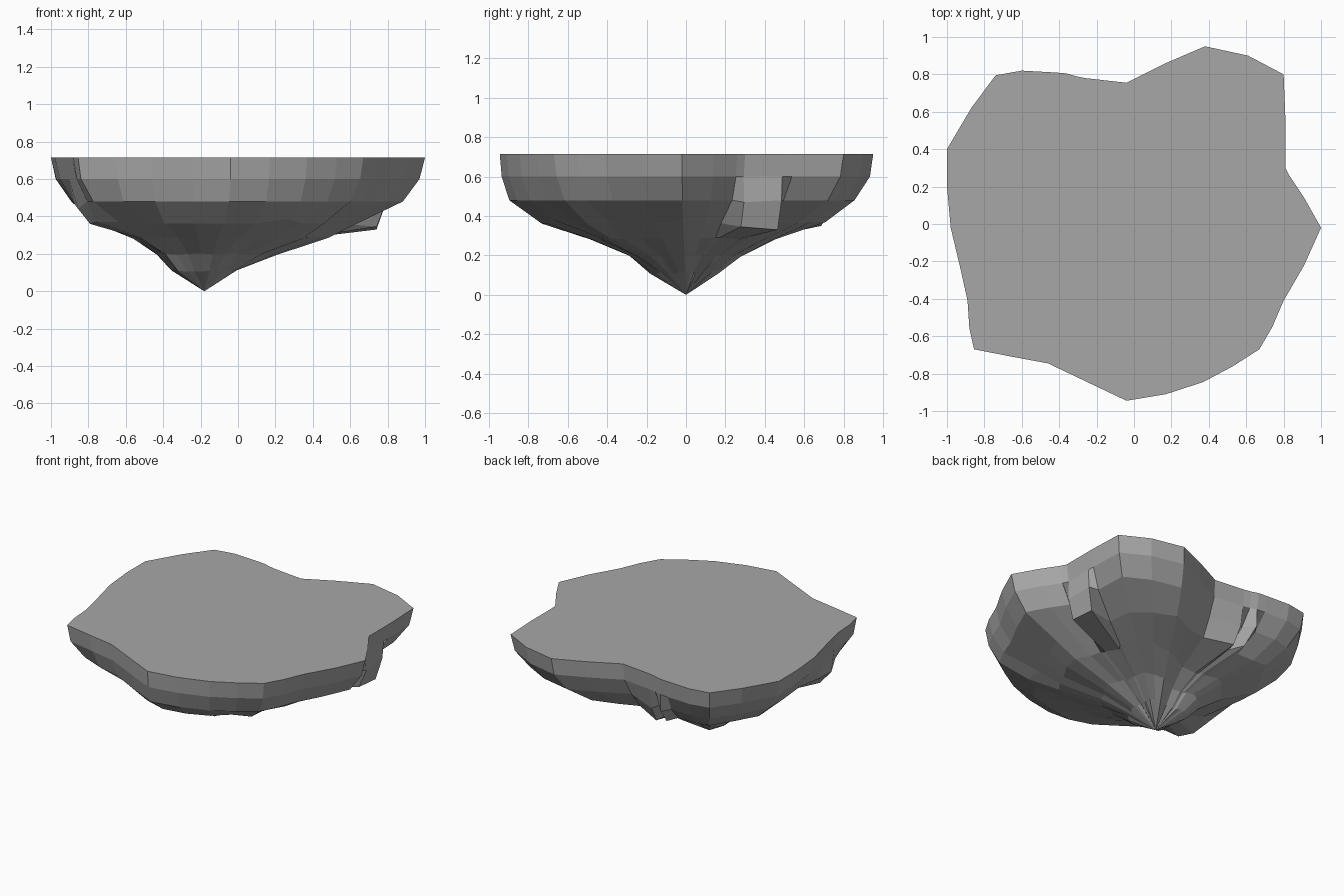
import bpy
import bmesh
import random
from mathutils import Vector

# Remove the default cube
default_cube = bpy.data.objects.get("Cube")
if default_cube:
    bpy.data.objects.remove(default_cube, do_unlink=True)


def make_material(name, colour):
    material = bpy.data.materials.new(name)
    material.use_nodes = True
    material.diffuse_color = colour
    material.node_tree.nodes["Principled BSDF"].inputs["Base Color"].default_value = colour
    return material


# Rim outline, counter-clockwise from the model's left
RIM = [
    (1, -.02), (.91, .14), (.83, .26), (.81, .3), (.81, .5), (.81, .55), (.8, .8), (.61, .9),
    (.38, .95), (.17, .86), (-.04, .755), (-.26, .78), (-.31, .79), (-.36, .805), (-.42, .81),
    (-.6, .82), (-.74, .795), (-.87, .62), (-1, .4), (-1, .2), (-.98, -.02), (-.93, -.23),
    (-.89, -.41), (-.88, -.56), (-.855, -.67), (-.65, -.71), (-.46, -.745), (-.24, -.85),
    (-.04, -.945), (.17, -.91), (.37, -.845), (.53, -.76), (.67, -.67), (.74, -.55),
    (.8, -.41), (.91, -.22),
]

# Layers from the rim towards the tip: height, then spread to the left, back, right and front
LAYERS = [
    (.715, (1, 1, 1, 1)),
    (.6, (.975, .985, .965, .99)),
    (.48, (.9, .9, .86, .95)),
    (.365, (.7, .74, .69, .78)),
    (.285, (.57, .45, .46, .53)),
    (.2, (.33, .27, .31, .31)),
    (.11, (.15, .18, .22, .19)),
]
TIP = Vector((-.18, 0))

# Knobs and hollows on the underside: (layer, column) -> (spread, height)
KNOBS = {
    # Left knob
    (2, 3): (.98, .47), (2, 4): (.97, .48), (3, 3): (.93, .345), (3, 4): (.93, .33),
    # Back knob and the sliver beside it
    (3, 10): (.8, .37), (2, 11): (.96, .46), (3, 11): (.88, .35),
    (2, 13): (.98, .48), (3, 13): (.86, .37),
    # Right knob
    (2, 21): (.92, .46), (2, 22): (.95, .44), (3, 22): (.86, .36), (3, 23): (.82, .37),
    # Hollow at the front right corner
    (2, 24): (.88, .48), (3, 24): (.68, .37), (3, 25): (.69, .36),
    # Small front knob
    (3, 30): (.81, .385),
}


def layer_point(layer, column, rng):
    height, spreads = LAYERS[layer]
    reach = Vector(RIM[column]) - TIP
    # Blend the four spreads by direction
    aim = reach.normalized()
    weights = (max(aim.x, 0), max(aim.y, 0), max(-aim.x, 0), max(-aim.y, 0))
    spread = sum(s * w * w for s, w in zip(spreads, weights))
    # Lower layers are slightly uneven, with ridges running to the tip
    if layer > 2:
        spread *= rng.uniform(.97, 1.03)
        height += rng.uniform(-.006, .006)
    spread, height = KNOBS.get((layer, column), (spread, height))
    return (*(TIP + reach * spread), height)


def build_rock(name, material):
    rng = random.Random(4)
    bm = bmesh.new()
    count = len(RIM)
    rings = [
        [bm.verts.new(layer_point(layer, column, rng)) for column in range(count)]
        for layer in range(len(LAYERS))
    ]
    # Flat top
    bm.faces.new(rings[0])
    # Sides
    for upper, lower in zip(rings, rings[1:]):
        for i in range(count):
            j = (i + 1) % count
            bm.faces.new((upper[i], lower[i], lower[j], upper[j]))
    # Pointed bottom
    tip = bm.verts.new((*TIP, 0))
    for i in range(count):
        bm.faces.new((rings[-1][i], tip, rings[-1][(i + 1) % count]))
    bmesh.ops.recalc_face_normals(bm, faces=bm.faces[:])

    mesh = bpy.data.meshes.new(name)
    bm.to_mesh(mesh)
    bm.free()
    mesh.materials.append(material)
    rock = bpy.data.objects.new(name, mesh)
    bpy.context.collection.objects.link(rock)


stone = make_material("stone_grey", (.39, .39, .39, 1))
build_rock("floating_rock", stone)
